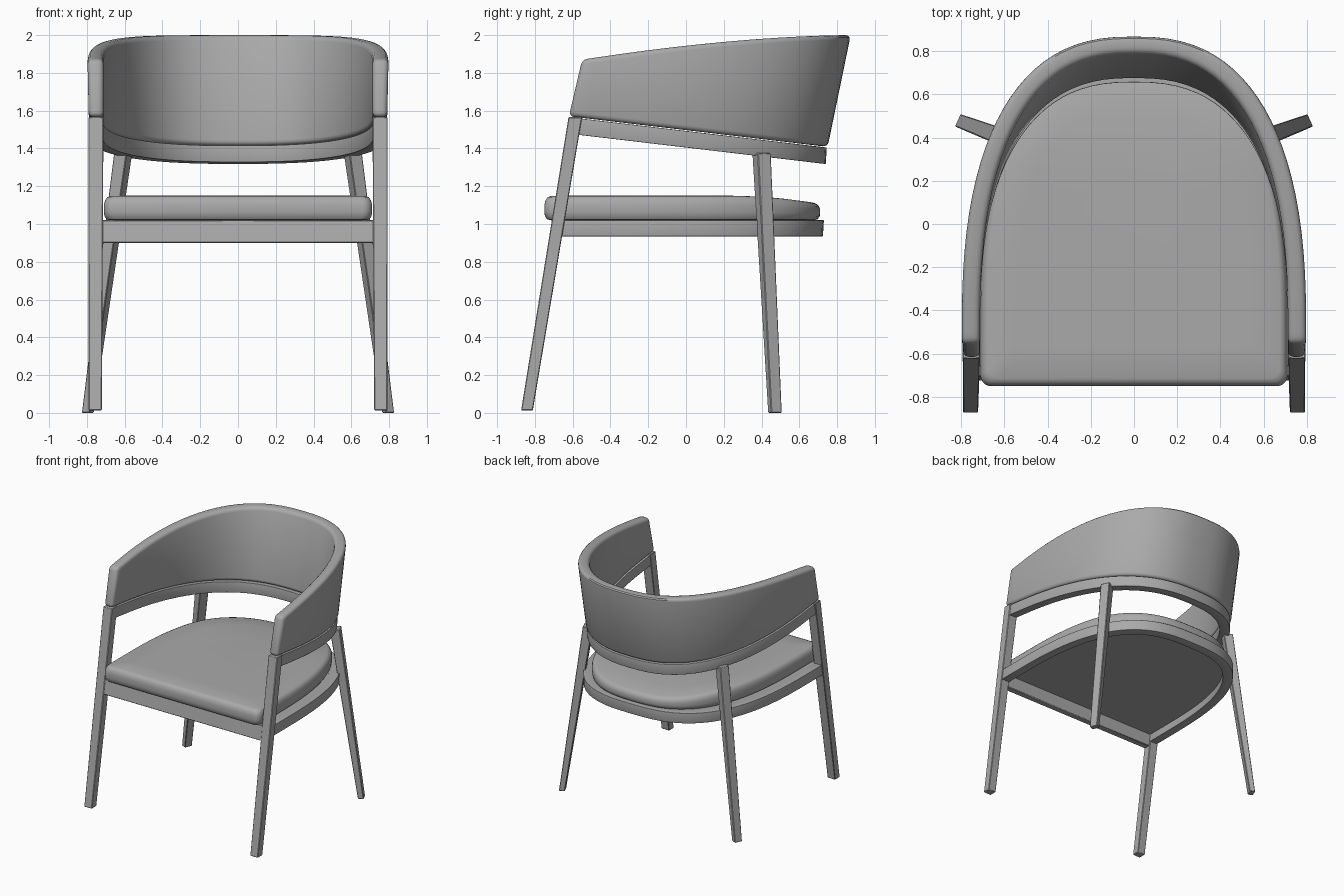
import bpy
import bmesh
from math import sin, cos, pi, radians
from mathutils import Vector

cube = bpy.data.objects.get("Cube")
if cube:
    bpy.data.objects.remove(cube, do_unlink=True)

grey = bpy.data.materials.new("plain_grey")
grey.use_nodes = True
grey.diffuse_color = (0.4, 0.4, 0.4, 1)
grey.node_tree.nodes["Principled BSDF"].inputs["Base Color"].default_value = (0.4, 0.4, 0.4, 1)

CENTRE_Y = -0.5   # where the straight arms start to curve
STEPS = 48


def finish(name, bm, bevel=0.0, segments=3):
    """Round the hard edges, then turn the bmesh into a shaded object."""
    bmesh.ops.recalc_face_normals(bm, faces=bm.faces)
    if bevel:
        hard = [e for e in bm.edges if e.calc_face_angle(0) > radians(50)]
        bmesh.ops.bevel(bm, geom=hard, offset=bevel, segments=segments,
                        profile=0.5, affect='EDGES', clamp_overlap=True)
    mesh = bpy.data.meshes.new(name)
    bm.to_mesh(mesh)
    bm.free()
    mesh.materials.append(grey)
    obj = bpy.data.objects.new(name, mesh)
    bpy.context.collection.objects.link(obj)
    bpy.ops.object.select_all(action='DESELECT')
    obj.select_set(True)
    bpy.context.view_layer.objects.active = obj
    bpy.ops.object.shade_smooth_by_angle(angle=radians(35))
    return obj


def u_curve(half_width, depth, power, front_y):
    """Plan outline of a rounded U, from the left front to the right front."""
    pts = [(half_width, front_y)]
    for i in range(STEPS + 1):
        c, s = cos(pi * i / STEPS), sin(pi * i / STEPS)
        x = half_width * abs(c) ** (2 / power) * (1 if c > 0 else -1)
        pts.append((x, CENTRE_Y + depth * max(s, 0) ** (2 / power)))
    pts.append((-half_width, front_y))
    return pts


def loft(bm, loops, closed):
    for a, b in zip(loops, loops[1:]):
        for i in range(len(a) if closed else len(a) - 1):
            j = (i + 1) % len(a)
            bm.faces.new((a[i], a[j], b[j], b[i]))


def u_band(name, corners, bevel):
    """Sweep a four-cornered section round a U; corners hold a plan and a height rule."""
    bm = bmesh.new()
    loops = []
    for plan, height in corners:
        loops.append([bm.verts.new((x, y, height(y))) for x, y in u_curve(*plan)])
    loft(bm, loops + loops[:1], False)
    for end in (0, -1):
        bm.faces.new([loop[end] for loop in loops])
    return finish(name, bm, bevel)


def post(name, bottom, top, bevel=0.004):
    """Tapered bar between two quads of points."""
    bm = bmesh.new()
    loops = [[bm.verts.new(p) for p in quad] for quad in (bottom, top)]
    loft(bm, loops, True)
    for loop in loops:
        bm.faces.new(loop)
    return finish(name, bm, bevel, 1)


def quad(centre, out, half_out, half_side):
    """Four corners of a level rectangle turned to face direction out."""
    c = Vector(centre)
    o = Vector((out[0], out[1], 0)).normalized()
    s = Vector((-o.y, o.x, 0))
    return [c + o * half_out * u + s * half_side * v
            for u, v in ((-1, -1), (1, -1), (1, 1), (-1, 1))]


# Height rules
def shell_bottom(y):
    return 1.57 - 0.118 * (y + 0.62)


def shell_top(y):
    u = min(max((y + 0.55) / 1.42, 0), 1)
    return 1.87 + 0.13 * (1 - (1 - u) ** 1.7)


def rail_top(y):
    return shell_bottom(y) - 0.004


def rail_bottom(y):
    return shell_bottom(y) - 0.092


def frame_top(y):
    return 1.02


def frame_bottom(y):
    return 0.935


# Upholstered backrest wrapping round into the arms
u_band("backrest_shell", [
    ((0.79, 1.25, 2.5, -0.62), shell_bottom),
    ((0.797, 1.372, 2.5, -0.55), shell_top),
    ((0.712, 1.29, 2.5, -0.55), shell_top),
    ((0.712, 1.17, 2.5, -0.62), shell_bottom)], 0.026)

# Wooden rail under the backrest, and the seat frame
u_band("back_rail", [
    ((0.785, 1.24, 2.5, -0.585), rail_bottom),
    ((0.785, 1.245, 2.5, -0.585), rail_top),
    ((0.715, 1.155, 2.5, -0.585), rail_top),
    ((0.715, 1.155, 2.5, -0.585), rail_bottom)], 0.003)
u_band("seat_frame", [
    ((0.785, 1.225, 2.8, -0.67), frame_bottom),
    ((0.785, 1.23, 2.8, -0.67), frame_top),
    ((0.715, 1.15, 2.8, -0.67), frame_top),
    ((0.715, 1.15, 2.8, -0.67), frame_bottom)], 0.003)

# Front bar of the seat frame, leaning with the legs
post("front_bar",
     quad((0, -0.698, 0.90), (0, -1), 0.026, 0.72),
     quad((0, -0.678, 1.02), (0, -1), 0.026, 0.72))

# Panel under the cushion
bm = bmesh.new()
plan = u_curve(0.73, 1.17, 2.8, -0.67)
levels = [[bm.verts.new((x, y, z)) for x, y in plan] for z in (0.995, 1.018)]
loft(bm, levels, True)
for level in levels:
    bm.faces.new(level)
finish("seat_panel", bm)

# Seat cushion: outline with rounded front corners, stacked into a soft pad
outline = u_curve(0.71, 1.21, 2.7, -0.6)
corner = [(0.66 + 0.05 * cos(a), -0.70 - 0.05 * sin(a))
          for a in (pi / 2 * i / 5 for i in range(6))]
outline += [(-x, y) for x, y in corner] + corner[::-1]
bm = bmesh.new()
loops = []
for scale, z in ((0.94, 1.018), (0.98, 1.025), (0.996, 1.042), (1.0, 1.065),
                 (1.0, 1.10), (0.992, 1.125), (0.975, 1.142), (0.95, 1.149),
                 (0.75, 1.15), (0.4, 1.15)):
    loop = []
    for x, y in outline:
        py = -0.02 + (y + 0.02) * scale
        sag = 0.04 * max(0, (py - 0.2) / 0.5) ** 2 * max(0, (z - 1.03) / 0.12)
        loop.append(bm.verts.new((x * scale, py, z - sag)))
    loops.append(loop)
loft(bm, loops, True)
bm.faces.new(loops[0])
bm.faces.new(loops[-1])
finish("seat_cushion", bm)

# Legs, one pair at the front and one splayed pair at the back
for side, label in ((1, "left"), (-1, "right")):
    post("front_leg_" + label,
         quad((side * 0.756, -0.842, 0.013), (0, -1), 0.031, 0.035),
         quad((side * 0.752, -0.586, 1.566), (0, -1), 0.036, 0.04))
    out = (side * 0.91, 0.41)
    post("back_leg_" + label,
         quad((side * 0.795, 0.471, 0), out, 0.022, 0.031),
         quad((side * 0.608, 0.40, 1.375), out, 0.037, 0.038))
